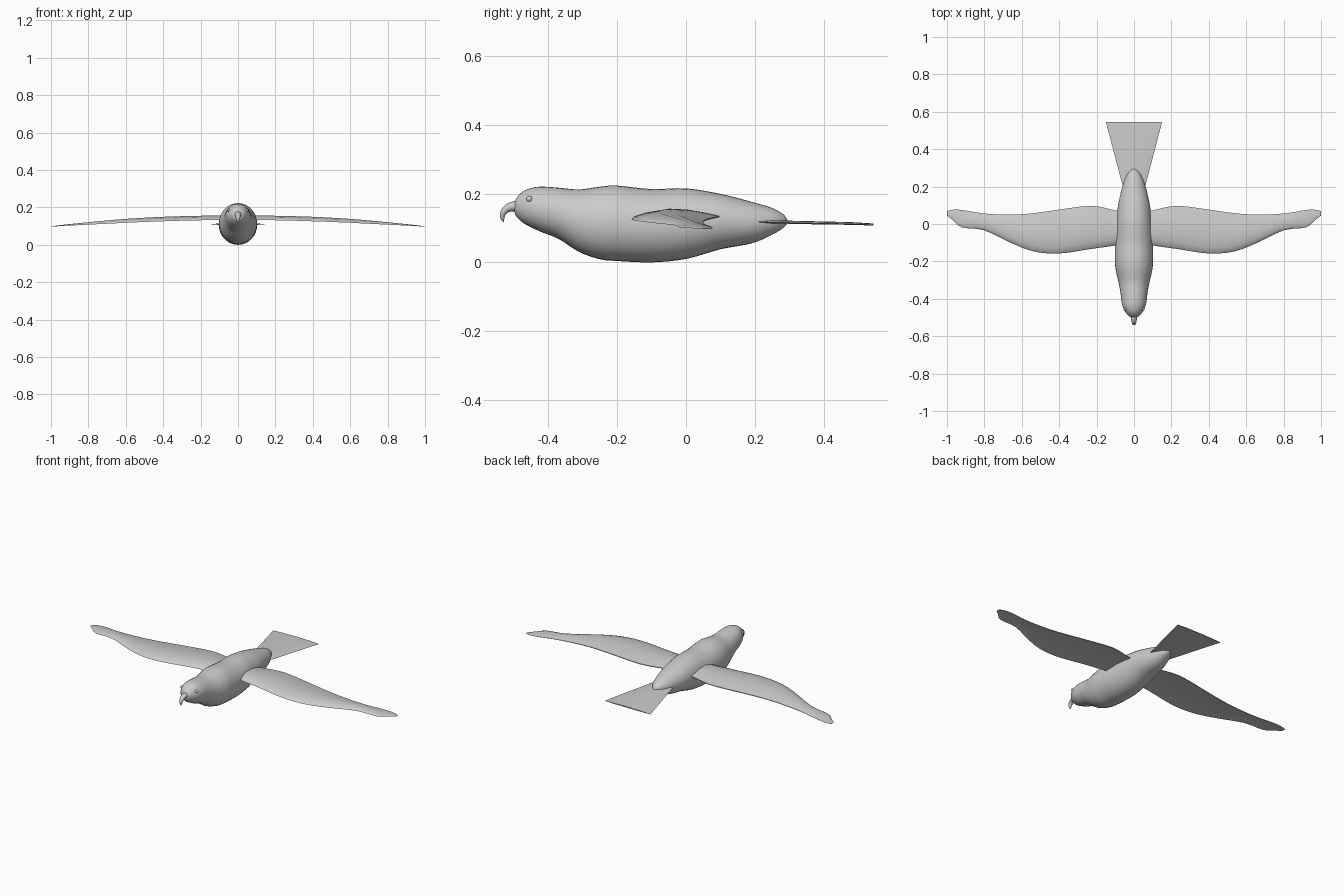
import bpy, bmesh, math
from mathutils import Vector

if "Cube" in bpy.data.objects:
    bpy.data.objects.remove(bpy.data.objects["Cube"])


def spline(rows, steps):
    """Catmull-Rom interpolation through rows of numbers."""
    pts = [Vector(r) for r in rows]
    pts = [2 * pts[0] - pts[1]] + pts + [2 * pts[-1] - pts[-2]]
    out = []
    for i in range(1, len(pts) - 2):
        a, b, c, d = pts[i - 1:i + 3]
        for k in range(steps):
            t = k / steps
            out.append(0.5 * (2 * b + (c - a) * t + (2 * a - 5 * b + 4 * c - d) * t * t
                              + (3 * b - a - 3 * c + d) * t ** 3))
    return out + [pts[-2]]


def loft(name, rings, mirror=False, angle=50):
    """Skin a list of closed rings and cap both ends."""
    bm = bmesh.new()
    loops = [[bm.verts.new(p) for p in ring] for ring in rings]
    n = len(loops[0])
    for a, b in zip(loops, loops[1:]):
        for i in range(n):
            bm.faces.new((a[i], a[(i + 1) % n], b[(i + 1) % n], b[i]))
    bm.faces.new(loops[0][::-1])
    bm.faces.new(loops[-1])
    bmesh.ops.recalc_face_normals(bm, faces=bm.faces)
    mesh = bpy.data.meshes.new(name)
    bm.to_mesh(mesh)
    bm.free()
    obj = bpy.data.objects.new(name, mesh)
    bpy.context.collection.objects.link(obj)
    if mirror:
        obj.modifiers.new("Mirror", 'MIRROR')
    bpy.ops.object.select_all(action='DESELECT')
    obj.select_set(True)
    bpy.context.view_layer.objects.active = obj
    bpy.ops.object.shade_smooth_by_angle(angle=math.radians(angle))
    return obj


def ellipse(y, top, bottom, half, n=32):
    mid, h = (top + bottom) / 2, (top - bottom) / 2
    return [(half * math.cos(a), y, mid + h * math.sin(a))
            for a in (2 * math.pi * i / n for i in range(n))]


# Body and head: y, top z, bottom z, half width
body = [(-.500, .162, .154), (-.494, .185, .135), (-.475, .205, .116), (-.45, .216, .102),
        (-.42, .220, .088), (-.37, .217, .068), (-.31, .212, .030), (-.25, .220, .009),
        (-.20, .223, .004), (-.10, .213, .000), (0, .215, .010), (.10, .199, .038),
        (.19, .176, .055), (.25, .158, .080), (.28, .142, .098), (.291, .130, .108),
        (.296, .120, .116)]
half = [.003, .025, .043, .057, .066, .072, .083, .097, .102, .102, .096, .085, .065,
        .044, .024, .012, .001]
loft("body", [ellipse(*r) for r in spline([b + (h,) for b, h in zip(body, half)], 4)])

# Hooked beak: y, z, radius along the bend, half width, bend angle
beak = [(-.480, .162, .018, .018, 0), (-.505, .162, .014, .016, 15), (-.523, .154, .011, .013, 40),
        (-.533, .139, .008, .010, 75), (-.533, .126, .005, .006, 95), (-.530, .117, .001, .001, 105)]
rings = []
for y, z, r, w, deg in spline(beak, 4):
    t = math.radians(deg)
    rings.append([(w * math.cos(a), y - r * math.sin(a) * math.sin(t),
                   z + r * math.sin(a) * math.cos(t))
                  for a in (2 * math.pi * i / 16 for i in range(16))])
loft("beak", rings)

# Wings: x, leading y, trailing y, base z, camber height
wing = [(.05, -.105, .060, .132, .024), (.12, -.118, .078, .132, .024),
        (.235, -.134, .097, .131, .024), (.40, -.158, .077, .126, .024),
        (.535, -.147, .058, .121, .022), (.66, -.100, .050, .115, .019),
        (.80, -.030, .056, .108, .013), (.92, .003, .076, .102, .007),
        (.97, .022, .076, .099, .004), (1.0, .045, .068, .097, .002)]
wing[5:8] = [(.66, -.100, .050, .115, .019), (.80, -.034, .056, .108, .013),
             (.92, -.018 + .0, .075, .102, .007)]
section = [(0, 0), (.04, .35), (.15, .7), (.35, 1), (.6, .9), (.85, .5), (1, .18),
           (1, .02), (.7, .2), (.4, .3), (.15, .12)]
loft("wings", [[(x, l + (t - l) * u, z + c * v) for u, v in section]
               for x, l, t, z, c in spline(wing, 3)], mirror=True)

# Tail fan: y, half width, top z, bottom z
tail = [(.15, .045, .123, .116), (.22, .065, .122, .114), (.35, .099, .119, .111),
        (.48, .133, .116, .109), (.545, .150, .112, .107)]
loft("tail", [[(-w, y, (t + b) / 2 - .001), (-w * .6, y, t), (0, y, t + .001), (w * .6, y, t),
               (w, y, (t + b) / 2 - .001), (w * .6, y, b), (0, y, b), (-w * .6, y, b)]
              for y, w, t, b in tail], angle=30)

# Small eyes
for side, label in ((-1, "left"), (1, "right")):
    bpy.ops.mesh.primitive_uv_sphere_add(segments=16, ring_count=8, radius=.009,
                                         location=(side * .047, -.455, .184))
    eye = bpy.context.object
    eye.name = label + "_eye"
    bpy.ops.object.shade_smooth()
